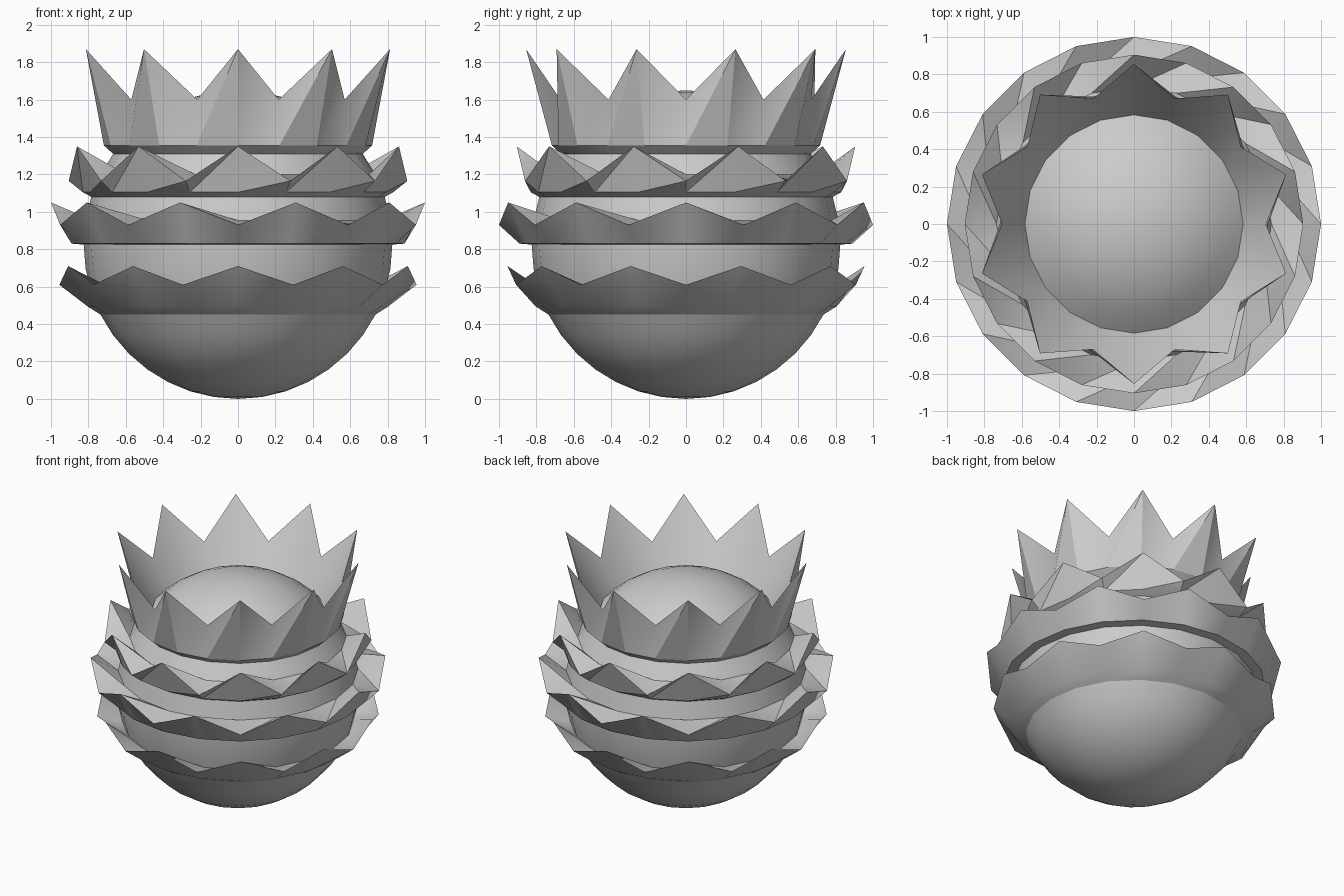
import bpy, bmesh
from math import sin, cos, pi, radians

if "Cube" in bpy.data.objects:
    bpy.data.objects.remove(bpy.data.objects["Cube"])

SEG, R = 20, 0.825   # sides around, body radius (body rests on z = 0)


def finish(bm, name):
    bmesh.ops.recalc_face_normals(bm, faces=bm.faces) if name == "body" else None
    mesh = bpy.data.meshes.new(name)
    bm.to_mesh(mesh)
    bm.free()
    ob = bpy.data.objects.new(name, mesh)
    bpy.context.collection.objects.link(ob)
    bpy.ops.object.select_all(action='DESELECT')
    ob.select_set(True)
    bpy.context.view_layer.objects.active = ob
    bpy.ops.object.shade_smooth_by_angle(angle=radians(30))


def on_body(lat):
    a = radians(lat)
    return R * cos(a), R + R * sin(a)


# name, latitude span on the body, lower edge (r, z), tip (r, z), valley (r, z), tip phase
rings = [
    ("lower_ring",  -27, -18, (0.805, 0.495), (0.955, 0.71), (0.955, 0.61), 1),
    ("middle_ring",   0,   9, (0.89, 0.83),   (1.0, 1.05),   (1.0, 0.93),   0),
    ("upper_ring",   18,  27, (0.83, 1.105),  (0.905, 1.35), (0.905, 1.165), 1),
    ("crown",        36,  45, (0.717, 1.355), (0.855, 1.87), (0.705, 1.60), 1),
]

# Round body, open where the rings grow out of it
bm = bmesh.new()
bmesh.ops.create_uvsphere(bm, u_segments=SEG, v_segments=20, radius=R)
bmesh.ops.translate(bm, verts=bm.verts, vec=(0, 0, R))
hidden = []
for f in bm.faces:
    z = f.calc_center_median().z
    if any(on_body(r[1])[1] < z < on_body(r[2])[1] for r in rings):
        hidden.append(f)
bmesh.ops.delete(bm, geom=hidden, context='FACES')
finish(bm, "body")

# Spiked rings: underside, outer wall up to a zigzag edge, inner slope back to the body
for name, lo, hi, edge, tip, valley, phase in rings:
    bm = bmesh.new()
    loops = []
    for pair in [(on_body(lo),) * 2, (edge, edge), (tip, valley), (on_body(hi),) * 2]:
        loop = []
        for i in range(SEG):
            # vertex 5 points along y, so phase 1 puts tips at front and back
            r, z = pair[0] if i % 2 == phase else pair[1]
            a = 2 * pi * i / SEG
            loop.append(bm.verts.new((r * cos(a), r * sin(a), z)))
        loops.append(loop)
    for a, b in zip(loops, loops[1:]):
        for i in range(SEG):
            j = (i + 1) % SEG
            bm.faces.new((a[i], a[j], b[j]))
            bm.faces.new((a[i], b[j], b[i]))
    finish(bm, name)
